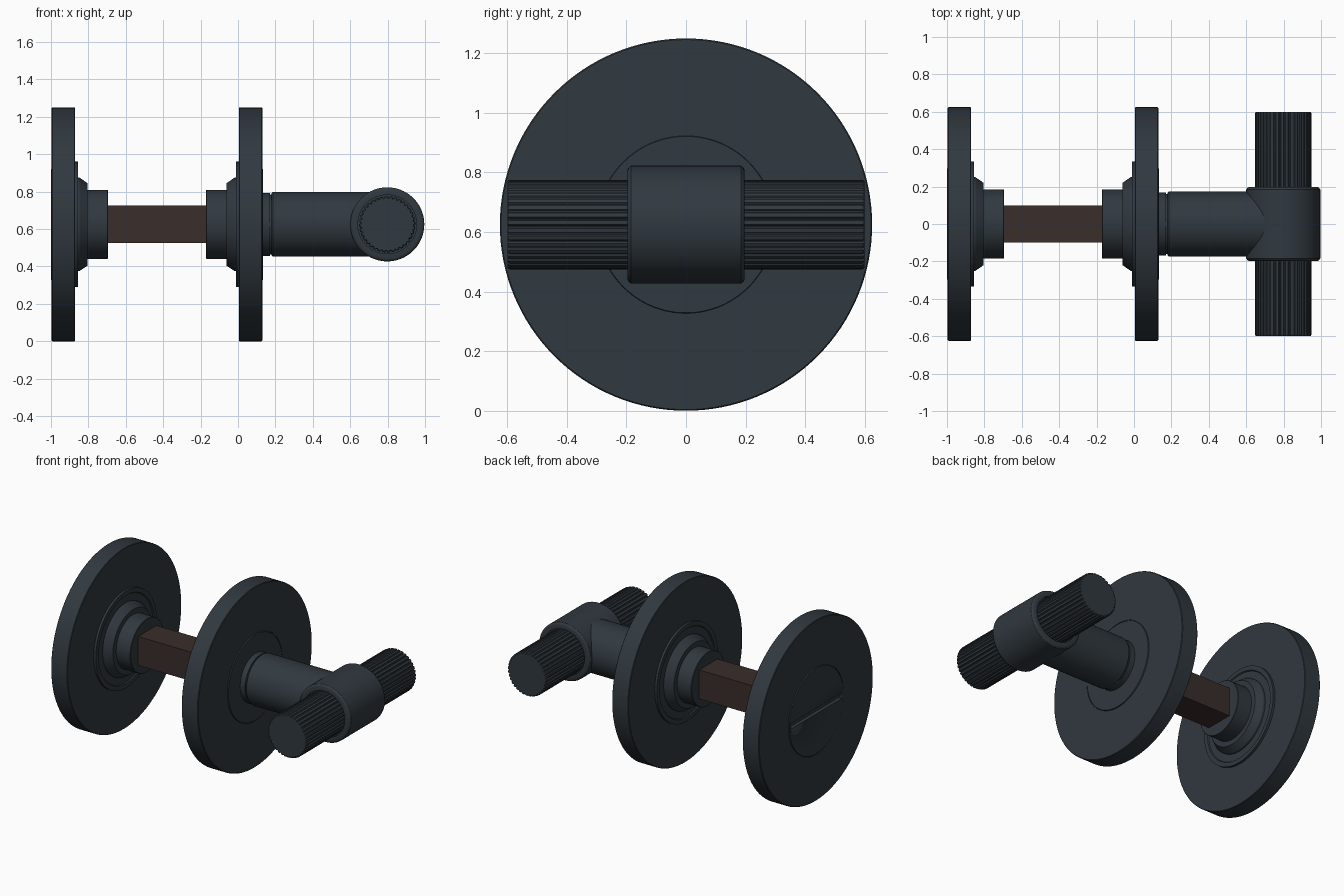
import bpy, bmesh, math
from mathutils import Matrix, Vector

if "Cube" in bpy.data.objects:
    bpy.data.objects.remove(bpy.data.objects["Cube"])

CZ = 0.627          # height of the main axis
HEAD_X = 0.798      # position of the cross bar

def material(name, col):
    m = bpy.data.materials.new(name)
    m.diffuse_color = (*col, 1)
    m.use_nodes = True
    m.node_tree.nodes["Principled BSDF"].inputs["Base Color"].default_value = m.diffuse_color
    return m

SLATE = material("dark_metal", (0.030, 0.040, 0.050))
BROWN = material("spindle_steel", (0.042, 0.027, 0.024))

def finish(bm, name, mat, angle=30):
    bmesh.ops.recalc_face_normals(bm, faces=bm.faces)
    me = bpy.data.meshes.new(name)
    bm.to_mesh(me)
    bm.free()
    ob = bpy.data.objects.new(name, me)
    bpy.context.collection.objects.link(ob)
    me.materials.append(mat)
    bpy.ops.object.select_all(action='DESELECT')
    bpy.context.view_layer.objects.active = ob
    ob.select_set(True)
    bpy.ops.object.shade_smooth_by_angle(angle=math.radians(angle))
    return ob

def turned(name, profile, axis='X', x0=0, n=96, groove=lambda i: 0, angle=30):
    """Closed turned solid from (position, radius) pairs, optionally fluted."""
    bm = bmesh.new()
    rings = []
    for p, r in profile:
        ring = []
        for i in range(n):
            a = 2 * math.pi * i / n
            rr = r - groove(i)
            u, w = rr * math.cos(a), rr * math.sin(a)
            co = (x0 + p, u, CZ + w) if axis == 'X' else (x0 + u, p, CZ + w)
            ring.append(bm.verts.new(co))
        rings.append(ring)
    for a, b in zip(rings, rings[1:]):
        for i in range(n):
            j = (i + 1) % n
            bm.faces.new((a[i], a[j], b[j], b[i]))
    bm.faces.new(rings[0])
    bm.faces.new(rings[-1])
    return finish(bm, name, SLATE, angle)

def box(name, size, centre, mat):
    bm = bmesh.new()
    bmesh.ops.create_cube(bm, size=1, matrix=Matrix.Translation(Vector(centre)) @ Matrix.Diagonal((*size, 1)))
    return finish(bm, name, mat)

def rose(name, outer, s):
    """Round rose: visible face at x = outer, collar steps running in direction s."""
    prof = [(0.004, 0.298), (0.008, 0.298), (0.008, 0.303), (0.004, 0.303),
            (0.004, 0.621), (0.008, 0.625), (0.126, 0.625), (0.129, 0.622),
            (0.129, 0.335), (0.145, 0.335), (0.145, 0.305), (0.138, 0.30),
            (0.138, 0.25), (0.152, 0.25), (0.196, 0.22), (0.196, 0.185),
            (0.302, 0.185), (0.305, 0.182)]
    prof[0:0] = [(0.0, 0.296)]          # slightly raised centre disc
    return turned(name, [(outer + s * p, r) for p, r in prof], n=128)

# Two roses, facing away from each other
release_rose = rose("release_rose", -1.0, 1)
handle_rose = rose("handle_rose", 0.134, -1)

# Coin slot across the release side
cutter = box("slot_cutter", (0.05, 0.56, 0.04), (-1.0, 0, CZ), SLATE)
cutter.hide_render = True
cutter.hide_set(True)
cut = release_rose.modifiers.new("slot", 'BOOLEAN')
cut.operation = 'DIFFERENCE'
cut.solver = 'EXACT'
cut.object = cutter

# Square spindle joining the two sides
box("spindle", (0.56, 0.20, 0.20), (-0.43, 0, CZ), BROWN)

# Stem with a shadow groove near the rose
turned("stem", [(0.12, 0.168), (0.172, 0.168), (0.172, 0.16), (0.18, 0.16), (0.18, 0.167),
                (0.186, 0.173), (HEAD_X, 0.173)])

# Sleeve around the cross bar, recessed lip at each end
half = [(0.18, 0.157), (0.196, 0.157), (0.197, 0.184), (0.193, 0.192), (0.184, 0.198)]
sleeve = [(-p, r) for p, r in half] + [(p, r) for p, r in reversed(half)]
turned("sleeve", sleeve, 'Y', HEAD_X)

# Fluted cross bar: 36 flutes, six points each
flute = (0, 0, 0, 0, 0.007, 0.007)
ends = [(0.6, 0.143), (0.598, 0.147), (0.592, 0.15)]
bar = [(-p, r) for p, r in ends] + [(p, r) for p, r in reversed(ends)]
turned("fluted_bar", bar, 'Y', HEAD_X, 216, lambda i: flute[i % 6], 25)

# Rest the model on the ground
for ob in bpy.context.collection.objects:
    ob.location.z -= CZ - 0.625
